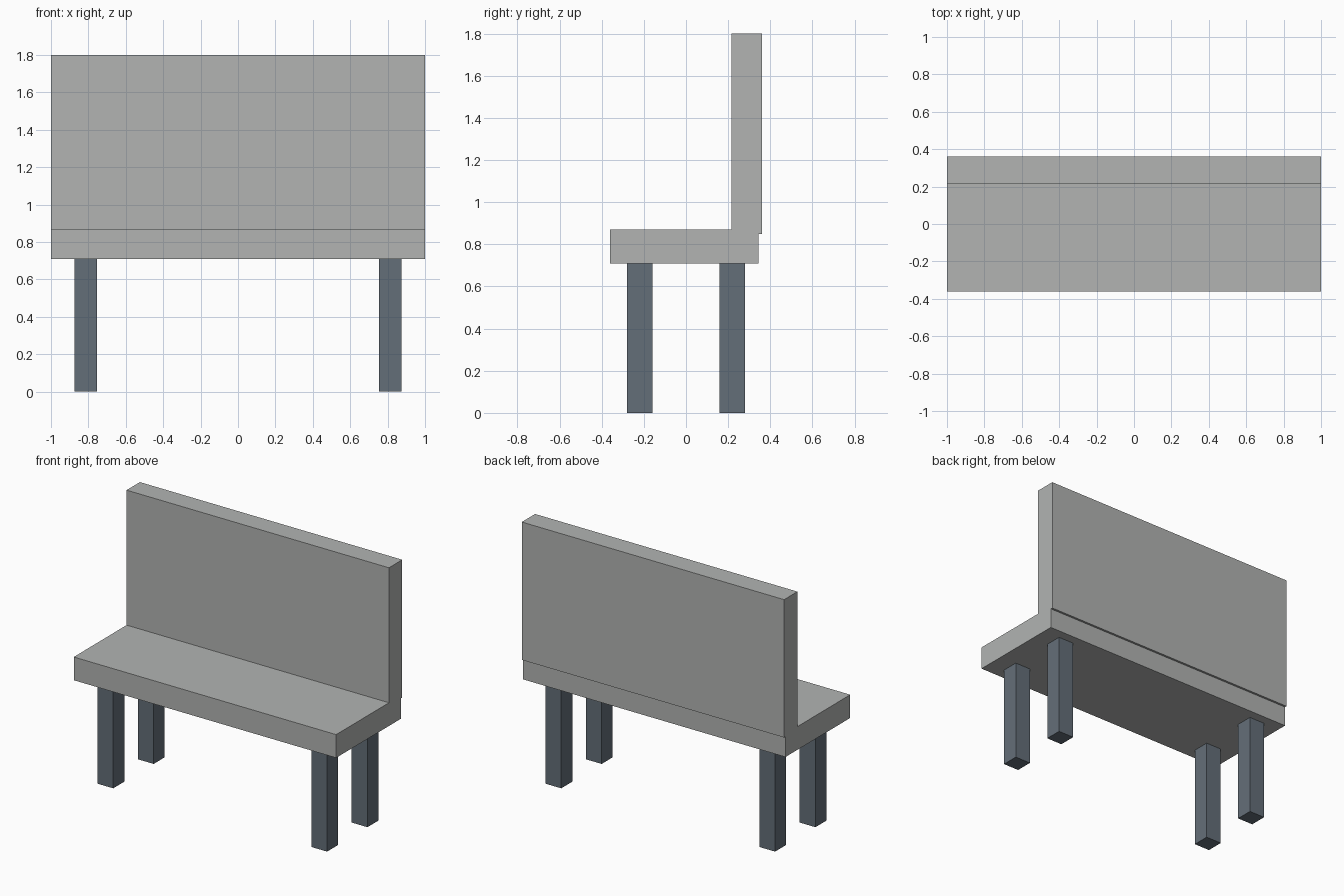
import bpy
import bmesh

cube = bpy.data.objects.get("Cube")
if cube:
    bpy.data.objects.remove(cube, do_unlink=True)


def make_material(name, rgb):
    mat = bpy.data.materials.new(name)
    mat.use_nodes = True
    color = (*rgb, 1.0)
    mat.diffuse_color = color
    mat.node_tree.nodes["Principled BSDF"].inputs["Base Color"].default_value = color
    return mat


def extrude_profile(name, profile, axis, start, end, mat):
    """Sweep a closed 2D profile along x or z between two positions."""
    bm = bmesh.new()
    place = (lambda a, b: (start, a, b)) if axis == "x" else (lambda a, b: (a, b, start))
    face = bm.faces.new([bm.verts.new(place(a, b)) for a, b in profile])
    swept = bmesh.ops.extrude_face_region(bm, geom=[face])["geom"]
    offset = (end - start, 0, 0) if axis == "x" else (0, 0, end - start)
    bmesh.ops.translate(bm, vec=offset,
                        verts=[v for v in swept if isinstance(v, bmesh.types.BMVert)])
    bmesh.ops.recalc_face_normals(bm, faces=bm.faces)
    mesh = bpy.data.meshes.new(name)
    bm.to_mesh(mesh)
    bm.free()
    mesh.materials.append(mat)
    obj = bpy.data.objects.new(name, mesh)
    bpy.context.collection.objects.link(obj)
    return obj


light_grey = make_material("light grey", (0.445, 0.456, 0.448))
slate = make_material("slate grey", (0.127, 0.156, 0.188))

# Seat and backrest in one side profile, the backrest overhanging at the rear
seat_bottom, seat_top, back_bottom, back_top = 0.71, 0.87, 0.85, 1.80
seat_front, back_front, seat_rear, back_rear = -0.36, 0.215, 0.345, 0.36
side_profile = [
    (seat_front, seat_bottom), (seat_rear, seat_bottom),
    (seat_rear, back_bottom), (back_rear, back_bottom),
    (back_rear, back_top), (back_front, back_top),
    (back_front, seat_top), (seat_front, seat_top),
]
extrude_profile("seat_and_backrest", side_profile, "x", -1, 1, light_grey)

# Four square legs
half = 0.06
for side, sx in (("right", -1), ("left", 1)):
    for end, sy in (("front", -1), ("rear", 1)):
        cx, cy = sx * 0.815, sy * 0.22
        square = [(cx - half, cy - half), (cx + half, cy - half),
                  (cx + half, cy + half), (cx - half, cy + half)]
        extrude_profile(f"{end}_{side}_leg", square, "z", 0, seat_bottom, slate)
